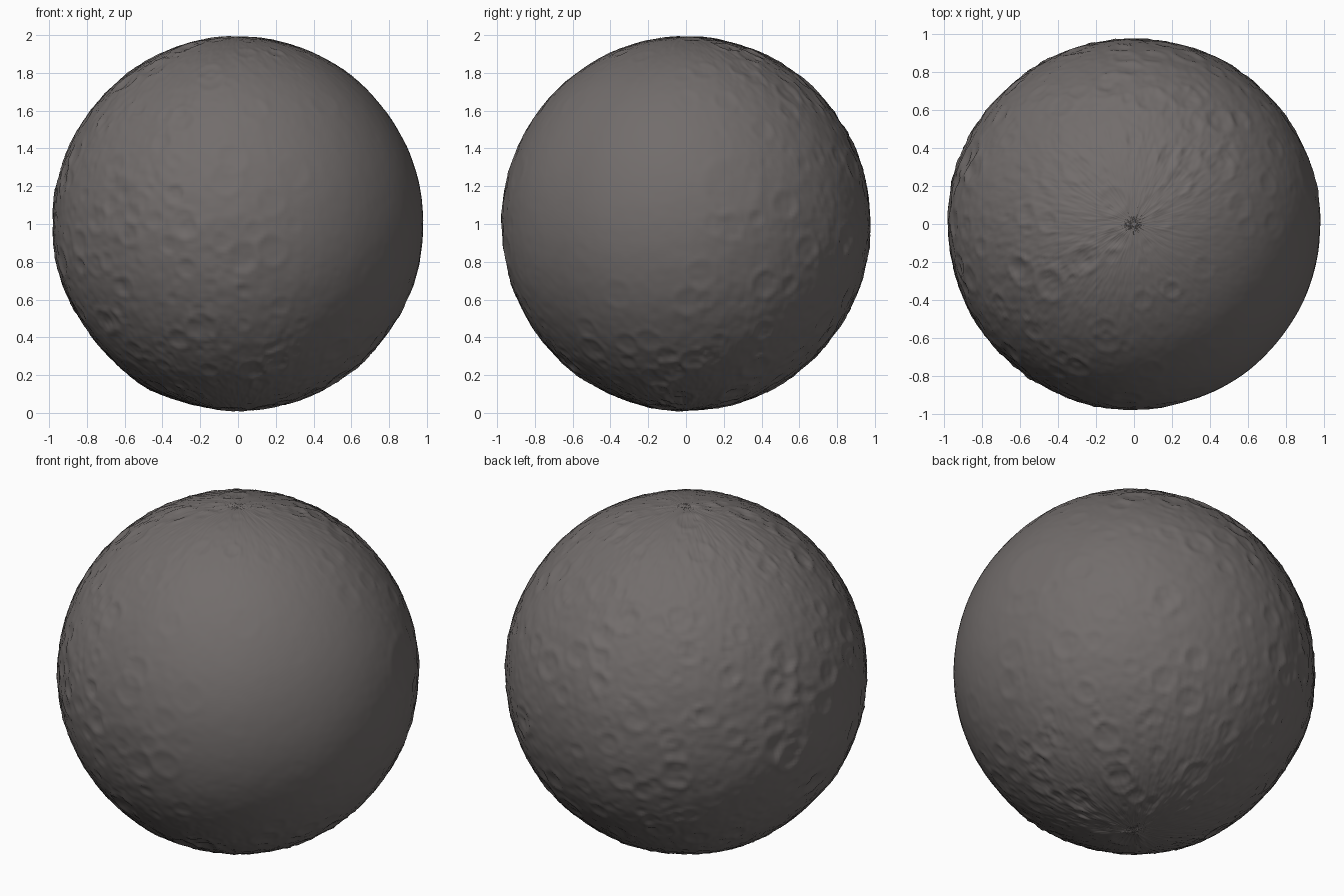
import bpy
import math
import random
from mathutils import Vector, noise, kdtree

random.seed(4)
if "Cube" in bpy.data.objects:
    bpy.data.objects.remove(bpy.data.objects["Cube"], do_unlink=True)

SMOOTH_SIDE = Vector((0.75, -0.5, 0.3)).normalized()


def smoothstep(a, b, t):
    t = max(0, min(1, (t - a) / (b - a)))
    return t * t * (3 - 2 * t)


def roughness(d):
    # Lava plains are calm, the opposite highlands are rugged
    return 0.12 + 0.88 * smoothstep(-0.1, 0.85, 1 - d.dot(SMOOTH_SIDE))


def terrain(d):
    # Cylindrical mapping draws the detail out into radial streaks at the poles
    ring = Vector((d.x, d.y, 0))
    ring = ring.normalized() if ring.length > 0.001 else Vector((0, 0, 0))
    p = Vector((ring.x, ring.y, math.asin(max(-1, min(1, d.z)))))
    fine = noise.noise(p * 11) * 0.5 + noise.noise(p * 24) * 0.4 + noise.noise(p * 45) * 0.25
    broad = noise.noise(d * 2.3)
    pole = 0.35 + 0.65 * smoothstep(0, 0.5, math.hypot(d.x, d.y))
    return fine * 0.0065 * roughness(d) * pole + broad * 0.004


def crater_profile(t):
    # Bowl with a raised rim that fades outward
    bowl = -0.8 * (1 - smoothstep(0.3, 0.95, t))
    rim = 0.55 * math.exp(-((t - 1) / 0.2) ** 2)
    return bowl + rim


# Moon globe
bpy.ops.mesh.primitive_uv_sphere_add(segments=384, ring_count=192, radius=1)
moon = bpy.context.object
moon.name = "moon_globe"
verts = moon.data.vertices
directions = [v.co.normalized() for v in verts]
height = [terrain(d) for d in directions]

tree = kdtree.KDTree(len(directions))
for i, d in enumerate(directions):
    tree.insert(d, i)
tree.balance()


def stamp(centre, radius, depth):
    for _, i, dist in tree.find_range(centre, radius * 1.5):
        height[i] += depth * crater_profile(dist / radius)


# Named large craters and basins: direction, radius, depth
for direction, radius, depth in [
    ((-0.05, -0.98, -0.15), 0.2, 0.004),
    ((-0.8, 0.2, -0.6), 0.5, 0.007),
    ((-0.88, 0.36, 0.3), 0.11, 0.01),
    ((-0.9, 0.4, -0.05), 0.1, 0.009),
    ((-0.65, -0.75, 0.1), 0.16, 0.006),
    ((0.95, 0.25, 0.2), 0.16, 0.004),
    ((-0.1, 0.75, 0.65), 0.1, 0.005),
    ((0.2, -0.35, 0.9), 0.05, 0.005),
]:
    stamp(Vector(direction).normalized(), radius, depth)

# Scattered small craters, denser on the highlands
for _ in range(1100):
    d = Vector([random.gauss(0, 1) for _ in range(3)]).normalized()
    rough = roughness(d)
    if random.random() < rough:
        radius = 0.022 + 0.07 * random.random() ** 4
        stamp(d, radius, radius * 0.085 * rough)

# Slightly taller than wide
for v, d, h in zip(verts, directions, height):
    r = 1 + h
    v.co = (d.x * r * 0.98, d.y * r * 0.976, d.z * r * 0.99)
moon.location.z = 1.002
bpy.ops.object.shade_smooth()

# Dark grey rock
rock = bpy.data.materials.new("moon_grey")
rock.use_nodes = True
colour = (0.168, 0.152, 0.148, 1)
rock.diffuse_color = colour
shader = rock.node_tree.nodes["Principled BSDF"]
shader.inputs["Base Color"].default_value = colour
shader.inputs["Roughness"].default_value = 0.9
moon.data.materials.append(rock)
